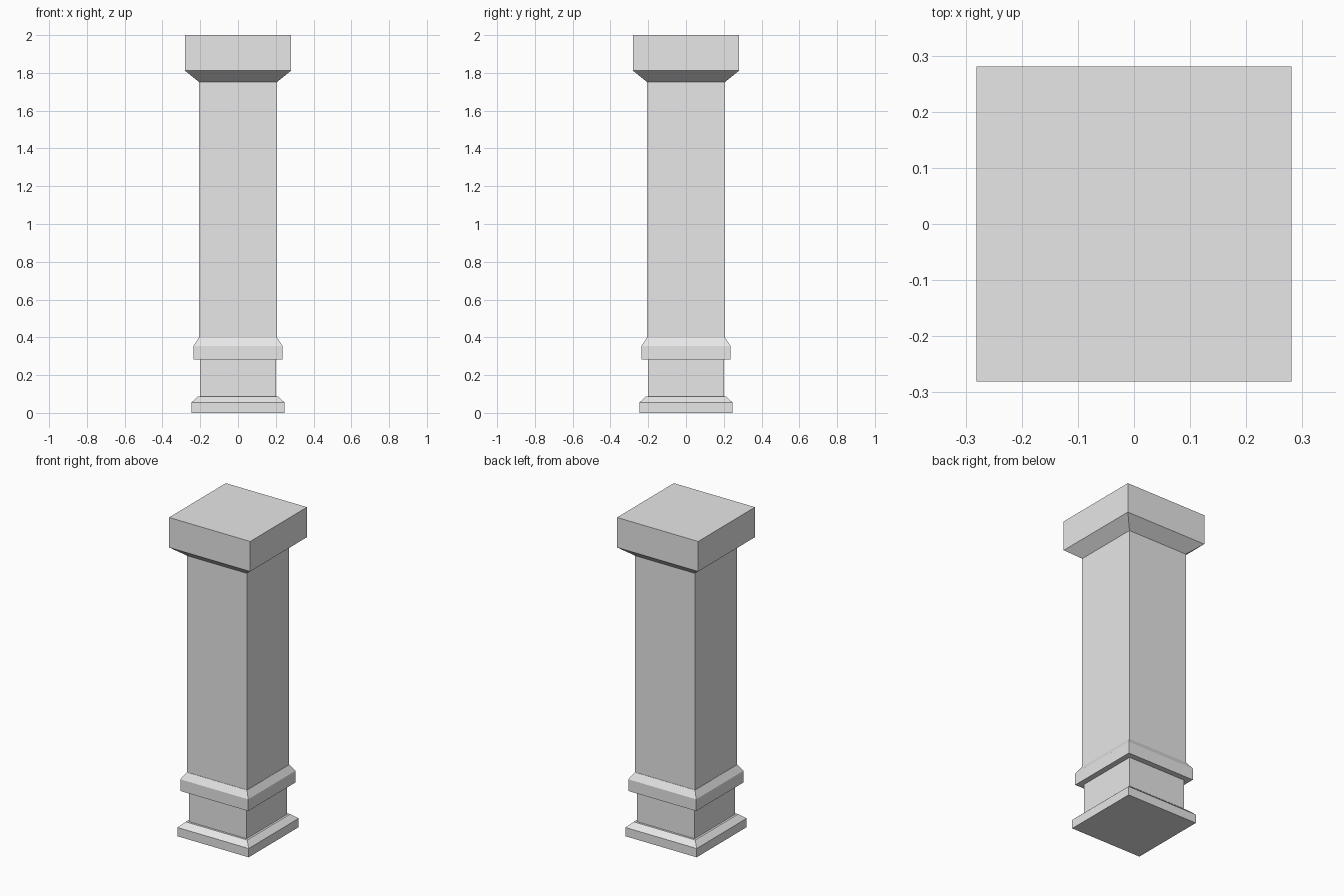
import bpy
import bmesh

cube = bpy.data.objects.get("Cube")
if cube:
    bpy.data.objects.remove(cube, do_unlink=True)

# One plain stone colour
stone = bpy.data.materials.new("grey_stone")
stone.use_nodes = True
grey = (0.8, 0.8, 0.8, 1.0)
stone.diffuse_color = grey
stone.node_tree.nodes["Principled BSDF"].inputs["Base Color"].default_value = grey


def square_block(name, profile):
    """Stack square rings of (half width, height) into one closed block."""
    bm = bmesh.new()
    rings = []
    for half, z in profile:
        corners = ((-half, -half), (half, -half), (half, half), (-half, half))
        rings.append([bm.verts.new((x, y, z)) for x, y in corners])
    bm.faces.new(reversed(rings[0]))
    bm.faces.new(rings[-1])
    for low, high in zip(rings, rings[1:]):
        for i in range(4):
            j = (i + 1) % 4
            bm.faces.new((low[i], low[j], high[j], high[i]))
    mesh = bpy.data.meshes.new(name)
    bm.to_mesh(mesh)
    bm.free()
    mesh.materials.append(stone)
    obj = bpy.data.objects.new(name, mesh)
    bpy.context.collection.objects.link(obj)
    return obj


# Foot slab with a sloped upper edge
square_block("base", [(0.247, 0), (0.247, 0.055), (0.213, 0.086)])
# Narrow block between foot and collar
square_block("neck", [(0.2, 0.086), (0.2, 0.282)])
# Collar that slopes in to the shaft
square_block("collar", [(0.235, 0.282), (0.235, 0.355), (0.209, 0.396)])
# Tall main shaft
square_block("shaft", [(0.207, 0.396), (0.207, 1.752)])
# Capital flaring out under a square slab
square_block("capital", [(0.207, 1.752), (0.281, 1.812), (0.281, 2.0)])
